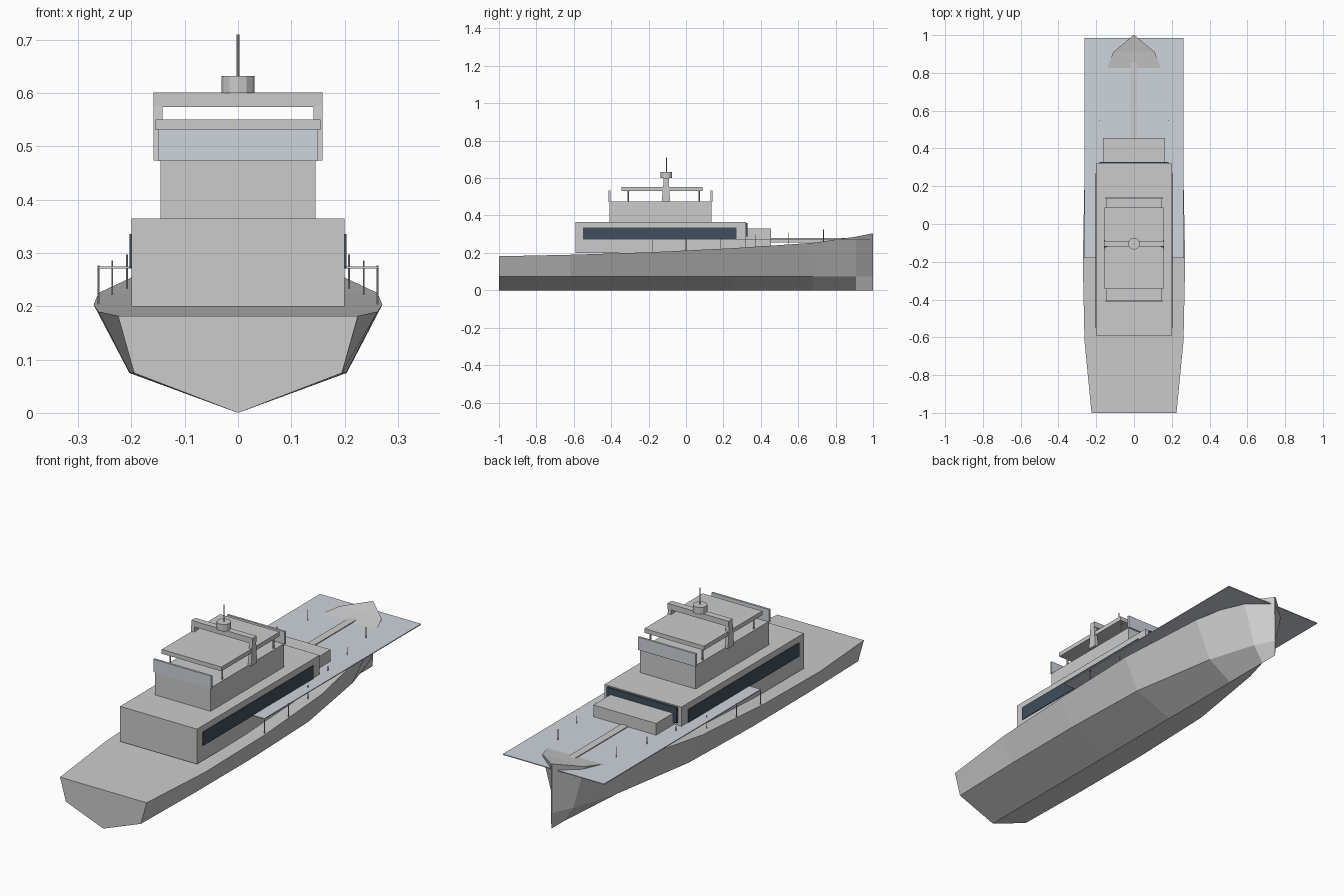
import bpy, bmesh
from math import pi

if "Cube" in bpy.data.objects:
    bpy.data.objects.remove(bpy.data.objects["Cube"])


def material(name, color):
    m = bpy.data.materials.new(name)
    m.diffuse_color = color
    m.use_nodes = True
    m.node_tree.nodes["Principled BSDF"].inputs["Base Color"].default_value = m.diffuse_color
    return m


DARK = material("dark_glass", (0.05, 0.08, 0.11, 1))
PALE = material("pale_glass", (0.62, 0.66, 0.72, 1))
METAL = material("metal", (0.55, 0.57, 0.6, 1))


def finish(name, bm, mat=None):
    bmesh.ops.recalc_face_normals(bm, faces=bm.faces)
    me = bpy.data.meshes.new(name)
    bm.to_mesh(me)
    bm.free()
    ob = bpy.data.objects.new(name, me)
    bpy.context.collection.objects.link(ob)
    if mat:
        me.materials.append(mat)
    return ob


def box(name, x, y, z, mat=None, top_y=None):
    """Box from (min, max) ranges; top_y optionally narrows the top."""
    bm = bmesh.new()
    bmesh.ops.create_cube(bm, size=1)
    for v in bm.verts:
        top = v.co.z > 0
        yr = top_y if top and top_y else y
        v.co = (x[v.co.x > 0], yr[v.co.y > 0], z[top])
    return finish(name, bm, mat)


def cylinder(name, x, y, z, r, sides, mat=None):
    bm = bmesh.new()
    bmesh.ops.create_cone(bm, cap_ends=True, segments=sides, radius1=r,
                          radius2=r, depth=z[1] - z[0])
    bmesh.ops.translate(bm, verts=bm.verts, vec=(x, y, (z[0] + z[1]) / 2))
    return finish(name, bm, mat)


# Hull stations: y, sheer half width, sheer height, chine half width
stations = [
    (-1.0, .225, .182, .195), (-.62, .262, .190, .203), (-.2, .271, .203, .204),
    (.25, .262, .225, .190), (.68, .200, .254, .120), (.91, .110, .287, .050),
    (1.0, .003, .305, .002),
]


def deck_height(y):
    for a, b in zip(stations, stations[1:]):
        if y <= b[0]:
            return a[2] + (b[2] - a[2]) * (y - a[0]) / (b[0] - a[0])
    return stations[-1][2]


# Hull: hard-chine loft closed by the transom, stem and deck
bm = bmesh.new()
rings = []
for y, w, h, c in stations:
    pts = [(-w, h), (-c, .075), (0, 0), (c, .075), (w, h)]
    rings.append([bm.verts.new((x, y, z)) for x, z in pts])
for a, b in zip(rings, rings[1:]):
    for i in range(5):
        j = (i + 1) % 5
        bm.faces.new((a[i], a[j], b[j], b[i]))
bm.faces.new(rings[0])
bm.faces.new(rings[-1])
finish("hull", bm)

# Main cabin, forward trunk and foredeck strip
box("main_cabin", (-.2, .2), (-.59, .32), (.2, .365))
box("forward_trunk", (-.163, .163), (.32, .455), (.215, .33))
box("foredeck_strip", (-.018, .018), (.455, .88), (.255, .279))

# Cabin windows
for s, side in ((-1, "left"), (1, "right")):
    x = sorted((s * .199, s * .204))
    box(side + "_cabin_window", x, (-.55, .27), (.272, .336), DARK)
box("forward_window", (-.182, .182), (.317, .329), (.287, .36), DARK)

# Bow rail sheet and its stanchions
box("bow_rail", (-.263, .263), (-.18, .985), (.271, .275), PALE)
posts = [(-.178, .262), (0, .262), (.183, .236), (.37, .208), (.55, .183), (.735, .152)]
for i, (y, x) in enumerate(posts):
    z = deck_height(y)
    for s in (-1, 1):
        cylinder(f"rail_stanchion_{i}", s * x, y, (z - .002, z + .064), .002, 6, METAL)

# Upper house with a glass screen at each end
box("upper_house", (-.145, .145), (-.41, .135), (.365, .475))
box("front_screen", (-.15, .15), (-.414, -.404), (.473, .533), PALE)
box("rear_screen", (-.15, .15), (.132, .142), (.473, .533), PALE)

# Hardtop on four posts
box("hardtop", (-.155, .155), (-.345, .088), (.531, .551))
for x in (-.135, .135):
    for y in (-.31, .07):
        cylinder("hardtop_post", x, y, (.474, .532), .004, 8, METAL)

# Radar arch: tapered legs, crossbeam, drum and mast
for x in ((-.159, -.142), (.142, .159)):
    box("arch_leg", x, (-.13, -.085), (.474, .576), top_y=(-.12, -.093))
box("arch_beam", (-.159, .159), (-.12, -.09), (.574, .601))
cylinder("radar_drum", 0, -.105, (.6, .632), .031, 12)
cylinder("mast", 0, -.105, (.63, .71), .0025, 8, METAL)
